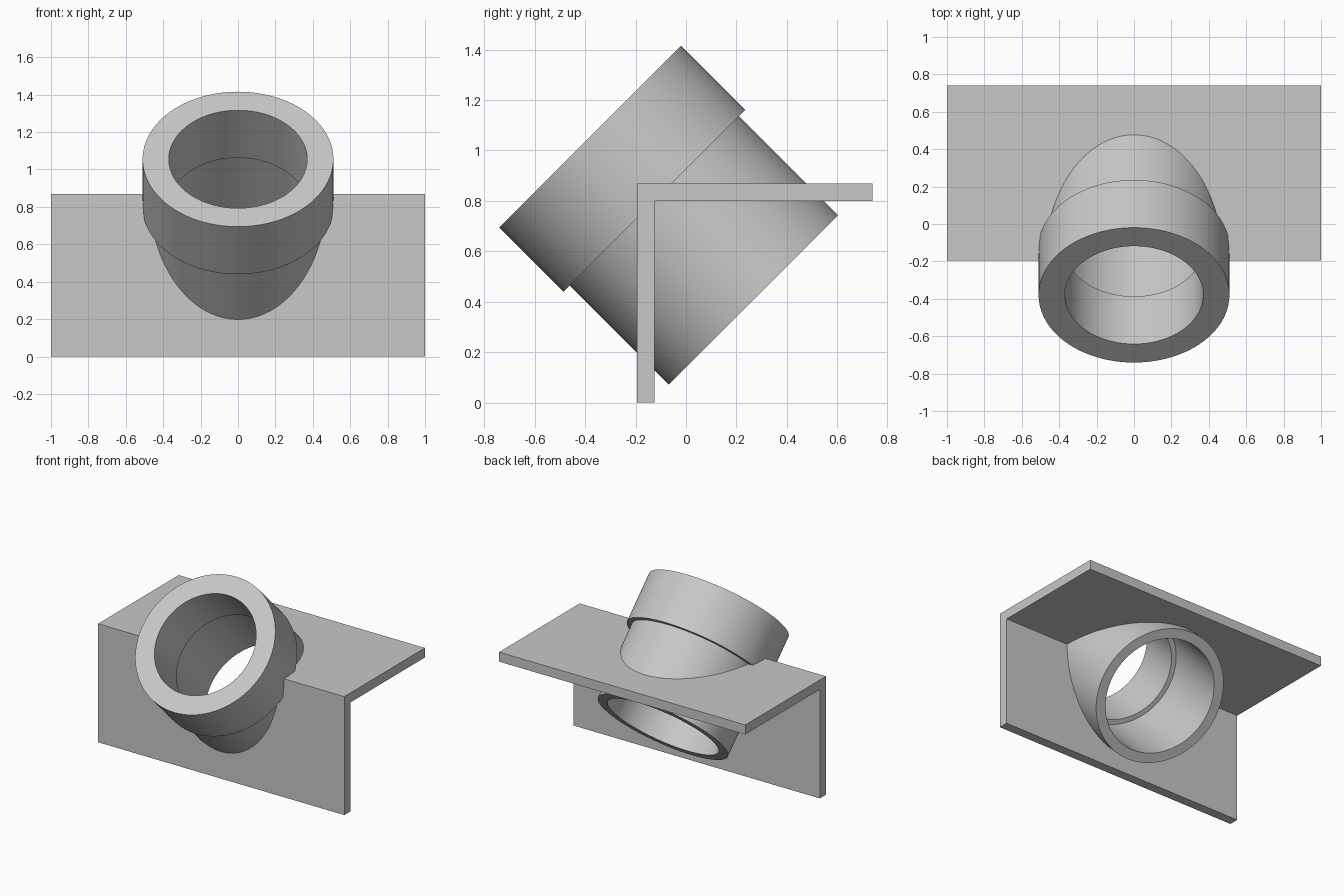
import bpy, bmesh, math
from mathutils import Matrix, Vector

if "Cube" in bpy.data.objects:
    bpy.data.objects.remove(bpy.data.objects["Cube"], do_unlink=True)

grey = bpy.data.materials.new("plain grey")
grey.use_nodes = True
colour = (0.58, 0.58, 0.58, 1)
grey.diffuse_color = colour
grey.node_tree.nodes["Principled BSDF"].inputs["Base Color"].default_value = colour

SEGMENTS = 128
# Tilted axis shared by the tube and the hole in the bracket
TILT = Matrix.Translation((0, 0.267, 0.408)) @ Matrix.Rotation(math.radians(45), 4, "X")


def add_object(name, bm):
    bmesh.ops.recalc_face_normals(bm, faces=bm.faces)
    mesh = bpy.data.meshes.new(name)
    bm.to_mesh(mesh)
    bm.free()
    mesh.materials.append(grey)
    obj = bpy.data.objects.new(name, mesh)
    bpy.context.collection.objects.link(obj)
    return obj


def select_only(obj):
    bpy.ops.object.select_all(action="DESELECT")
    obj.select_set(True)
    bpy.context.view_layer.objects.active = obj


def lathe(name, profile):
    """Revolve a closed (radius, height) outline about the tilted axis."""
    bm = bmesh.new()
    verts = [bm.verts.new((r, 0, h)) for r, h in profile]
    edges = [bm.edges.new((v, verts[i - 1])) for i, v in enumerate(verts)]
    bmesh.ops.spin(bm, geom=verts + edges, cent=(0, 0, 0), axis=(0, 0, 1),
                   angle=math.tau, steps=SEGMENTS, use_merge=True)
    bmesh.ops.remove_doubles(bm, verts=bm.verts, dist=1e-5)
    bm.transform(TILT)
    obj = add_object(name, bm)
    select_only(obj)
    bpy.ops.object.shade_smooth_by_angle(angle=math.radians(30))
    return obj


# Stepped tube: wide collar at the upper end, wider bore at the lower end
BODY, STEP, TOP = 0.475, 0.555, 0.915
lathe("stepped_tube", [(0.405, 0), (BODY, 0), (BODY, STEP), (0.51, STEP),
                       (0.51, TOP), (0.37, TOP), (0.37, STEP), (0.405, STEP)])

# Angle bracket: L outline extruded across the width
front, inner, back = -0.195, -0.125, 0.74
under, top = 0.80, 0.87
outline = [(front, 0), (inner, 0), (inner, under), (back, under), (back, top), (front, top)]
bm = bmesh.new()
face = bm.faces.new([bm.verts.new((-1, y, z)) for y, z in outline])
extruded = bmesh.ops.extrude_face_region(bm, geom=[face])["geom"]
bmesh.ops.translate(bm, vec=Vector((2, 0, 0)),
                    verts=[g for g in extruded if isinstance(g, bmesh.types.BMVert)])
bracket = add_object("angle_bracket", bm)

# Hole through the bracket, its edge buried inside the tube wall
bm = bmesh.new()
bmesh.ops.create_cone(bm, cap_ends=True, segments=SEGMENTS, radius1=0.44, radius2=0.44,
                      depth=3, matrix=TILT)
cutter = add_object("hole_cutter", bm)
cutter.hide_render = True
cut = bracket.modifiers.new("tube hole", "BOOLEAN")
cut.operation = "DIFFERENCE"
cut.solver = "EXACT"
cut.object = cutter
select_only(bracket)
bpy.ops.object.modifier_apply(modifier=cut.name)
bpy.data.objects.remove(cutter, do_unlink=True)
